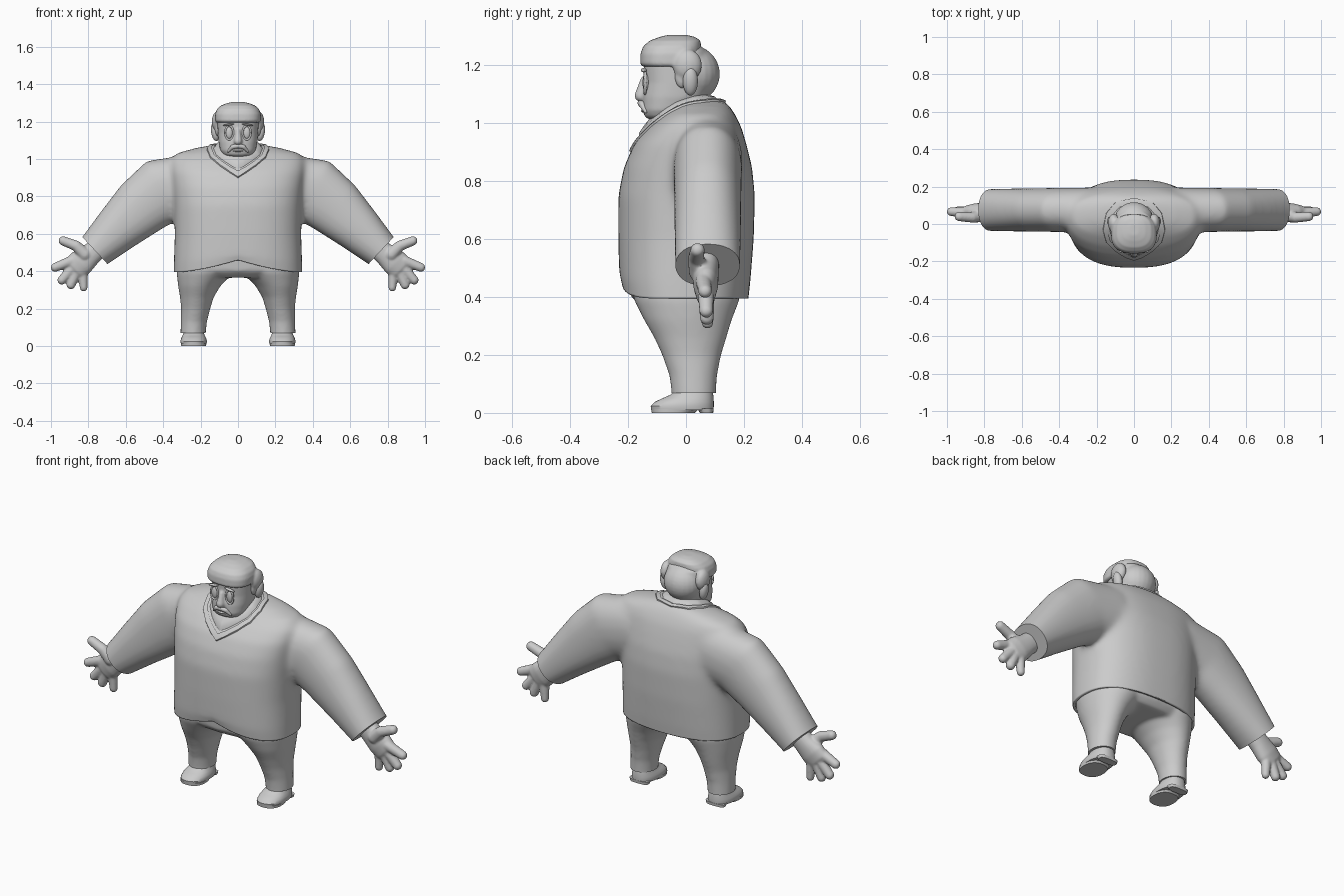
import bpy, bmesh, math
from mathutils import Vector, Matrix
from mathutils.bvhtree import BVHTree

if "Cube" in bpy.data.objects:
    bpy.data.objects.remove(bpy.data.objects["Cube"])

V = Vector


def finish(bm, name, angle=40):
    bmesh.ops.recalc_face_normals(bm, faces=bm.faces)
    me = bpy.data.meshes.new(name)
    bm.to_mesh(me)
    bm.free()
    ob = bpy.data.objects.new(name, me)
    bpy.context.collection.objects.link(ob)
    bpy.ops.object.select_all(action='DESELECT')
    ob.select_set(True)
    bpy.context.view_layer.objects.active = ob
    bpy.ops.object.shade_smooth_by_angle(angle=math.radians(angle))
    return ob


def loft(bm, rings, n=2.0, seg=48):
    """Skin superellipse rings given as (centre, axis a, axis b)."""
    loops = []
    for c, a, b in rings:
        row = []
        for i in range(seg):
            t = 2 * math.pi * i / seg
            ct, st = math.cos(t), math.sin(t)
            u = math.copysign(abs(ct) ** (2 / n), ct)
            w = math.copysign(abs(st) ** (2 / n), st)
            row.append(bm.verts.new(V(c) + V(a) * u + V(b) * w))
        loops.append(row)
    fs = [bm.faces.new(loops[0]), bm.faces.new(loops[-1])]
    for p, q in zip(loops, loops[1:]):
        for i in range(seg):
            j = (i + 1) % seg
            fs.append(bm.faces.new((p[i], p[j], q[j], q[i])))
    bmesh.ops.recalc_face_normals(bm, faces=fs)


def stack(bm, rows, n=2.0, cut=48):
    """Horizontal rings: (z, centre x, half width, front y, back y)."""
    loft(bm, [((cx, (f + b) / 2, z), (rx, 0, 0), (0, (b - f) / 2, 0))
              for z, cx, rx, f, b in rows], n, cut)


def ball(bm, c, r, rot=0):
    m = Matrix.Translation(c) @ Matrix.Rotation(rot, 4, 'Y') @ Matrix.Diagonal((*r, 1))
    bmesh.ops.create_uvsphere(bm, u_segments=24, v_segments=16, radius=1, matrix=m)


def chain(bm, a, b, ra, rb, steps=10):
    for i in range(steps + 1):
        t = i / steps
        r = ra + (rb - ra) * t
        ball(bm, V(a).lerp(V(b), t), (r, r, r))


def melt(bm, voxel, smooth):
    """Fuse overlapping volumes into one soft skin."""
    ob = finish(bm, "blend")
    m = ob.modifiers.new("fuse", 'REMESH')
    m.mode, m.voxel_size = 'VOXEL', voxel
    s = ob.modifiers.new("soften", 'SMOOTH')
    s.factor, s.iterations = 0.5, smooth
    out = bmesh.new()
    out.from_object(ob, bpy.context.evaluated_depsgraph_get())
    bpy.data.objects.remove(ob)
    return out


def slice_off(bm, co, no, fill=True):
    r = bmesh.ops.bisect_plane(bm, geom=bm.verts[:] + bm.edges[:] + bm.faces[:],
                               plane_co=co, plane_no=no, clear_outer=True)
    if fill:
        bmesh.ops.edgeloop_fill(bm, edges=[e for e in r['geom_cut'] if isinstance(e, bmesh.types.BMEdge)])


# Sweater: torso and sleeves fused, then cuffs and hem cut
bm = bmesh.new()
stack(bm, [(.33, 0, .345, -.213, .208), (.45, 0, .343, -.23, .222), (.60, 0, .338, -.234, .234),
           (.75, 0, .342, -.234, .238), (.85, 0, .35, -.214, .228), (.93, 0, .36, -.178, .208),
           (.99, 0, .36, -.125, .19), (1.03, 0, .33, -.075, .17), (1.06, 0, .22, -.03, .15),
           (1.08, 0, .10, .02, .13)], 2.5)
for s in (-1, 1):
    rings = []
    for x, z, r, ry, ang in [(.22, .87, .16, .12, 3), (.40, .835, .178, .118, 30), (.52, .74, .16, .116, 42),
                             (.65, .62, .128, .115, 43), (.765, .51, .1, .113, 43), (.85, .43, .085, .11, 43)]:
        g = math.radians(ang)
        rings.append(((s * x, .075, z), (s * math.sin(g) * r, 0, math.cos(g) * r), (0, ry, 0)))
    loft(bm, rings, 2.2)
bm = melt(bm, .012, 25)
for s in (-1, 1):
    slice_off(bm, (s * .765, .075, .51), (s * .73, 0, -.68))
slice_off(bm, (0, 0, .395), (0, 0, -1), False)
for v in bm.verts:  # pointed rise in the front hem
    if v.co.y < 0:
        k = max(0, 1 - abs(v.co.x) / .32)
        v.co.z += .065 * k ** 1.5 * max(0, 1 - (v.co.z - .395) / .12)
bmesh.ops.recalc_face_normals(bm, faces=bm.faces)
skin = BVHTree.FromBMesh(bm)
sweater = finish(bm, "sweater")
sol = sweater.modifiers.new("cloth", 'SOLIDIFY')
sol.thickness, sol.offset = .014, -1

# Neck trim and shirt collar: V-shaped bands laid on the sweater
half = [(0, -.19, .895), (.045, -.18, .925), (.1, -.15, .965), (.15, -.1, 1.005), (.168, -.03, 1.045),
        (.15, .06, 1.075), (.1, .12, 1.08), (0, .145, 1.08)]
outline = half + [(-x, y, z) for x, y, z in half[-2:0:-1]]
outline = [V(a).lerp(V(b), t / 6) for a, b in zip(outline, outline[1:] + outline[:1]) for t in range(6)]
core = V((0, -.01, 1.07))


def band(name, t0, t1, lift0, lift1):
    bm = bmesh.new()
    rows = []
    for k in range(7):
        t = t0 + (t1 - t0) * k / 6
        row = []
        for p in outline:
            q, nrm, _, _ = skin.find_nearest(p.lerp(core, t))
            lift = lift0 + (lift1 - lift0) * k / 6 if k else -.004
            row.append(bm.verts.new(q + nrm * lift))
        rows.append(row)
    n = len(outline)
    for p, q in zip(rows, rows[1:]):
        for i in range(n):
            bm.faces.new((p[i], p[(i + 1) % n], q[(i + 1) % n], q[i]))
    finish(bm, name)


band("neck_trim", 0, .16, .007, .007)
band("shirt_collar", .2, .75, .009, .03)

# Trousers
bm = bmesh.new()
stack(bm, [(.365, 0, .27, -.15, .16), (.40, 0, .315, -.19, .19), (.50, 0, .315, -.2, .2)], 2.4)
for s in (-1, 1):
    stack(bm, [(.45, s * .165, .155, -.19, .19), (.39, s * .178, .15, -.18, .185),
               (.32, s * .207, .113, -.145, .158), (.26, s * .22, .09, -.11, .14), (.2, s * .226, .078, -.083, .122),
               (.13, s * .236, .07, -.058, .108), (.07, s * .24, .068, -.05, .104), (.03, s * .24, .068, -.05, .104)])
bm = melt(bm, .01, 14)
slice_off(bm, (0, 0, .068), (0, 0, -1))
finish(bm, "trousers")

for s, side in ((-1, "left"), (1, "right")):
    # Shoe upper, sole and heel
    bm = bmesh.new()
    x = s * .237
    stack(bm, [(.014, x, .068, -.12, .095), (.028, x, .071, -.122, .096), (.042, x, .068, -.108, .096),
               (.055, x, .062, -.08, .095), (.066, x, .057, -.055, .094), (.085, x, .052, -.035, .09)], 2.3)
    stack(bm, [(.004, x, .066, -.118, .03), (.018, x, .068, -.12, .045)], 2.4)
    stack(bm, [(.004, x, .055, .048, .094), (.02, x, .06, .038, .096)], 3)
    bmesh.ops.translate(bm, verts=bm.verts, vec=(0, 0, -.004))
    finish(bm, side + "_shoe")

    # Hand with thumb and four spread fingers
    bm = bmesh.new()
    loft(bm, [((s * px, .068, pz), (s * .68 * w, 0, .73 * w), (0, d, 0)) for px, pz, w, d in
              [(.73, .54, .055, .046), (.79, .487, .06, .045), (.84, .445, .072, .043),
               (.875, .415, .068, .034), (.89, .4, .05, .02)]], 2.2)
    for a, b, ra, rb in [((.82, .045, .49), (.865, .035, .535), .036, .028),
                         ((.865, .035, .535), (.935, .04, .562), .028, .025),
                         ((.89, .06, .455), (.977, .066, .42), .028, .024),
                         ((.88, .068, .42), (.942, .07, .352), .029, .024),
                         ((.86, .07, .405), (.893, .072, .327), .029, .024),
                         ((.83, .072, .4), (.825, .074, .312), .027, .021)]:
        chain(bm, (s * a[0], *a[1:]), (s * b[0], *b[1:]), ra, rb)
    finish(melt(bm, .006, 5), side + "_hand")

# Head: face and rounded back of the skull
bm = bmesh.new()
stack(bm, [(1.012, 0, .05, -.125, -.03), (1.022, 0, .078, -.142, 0), (1.045, 0, .094, -.15, .03),
           (1.09, 0, .104, -.15, .07), (1.14, 0, .108, -.143, .09), (1.20, 0, .11, -.146, .09),
           (1.25, 0, .1, -.13, .07), (1.275, 0, .07, -.09, .04)], 2.4)
ball(bm, (0, .015, 1.17), (.106, .102, .1))
ball(bm, (0, -.01, 1.06), (.085, .085, .07))
chain(bm, (0, -.146, 1.15), (0, -.156, 1.095), .012, .022)
finish(melt(bm, .006, 5), "head")

# Hair: swept cap over the front with fuller sides
bm = bmesh.new()
stack(bm, [(1.195, 0, .116, -.15, .045), (1.205, 0, .122, -.158, .05), (1.24, 0, .122, -.157, .052),
           (1.265, 0, .113, -.148, .052), (1.285, 0, .092, -.125, .05), (1.298, 0, .06, -.09, .03),
           (1.305, 0, .025, -.06, 0)], 2.6)
for s in (-1, 1):
    ball(bm, (s * .108, .005, 1.2), (.032, .05, .055))
    ball(bm, (s * .106, -.015, 1.165), (.018, .025, .045))
finish(melt(bm, .006, 4), "hair")

for s, side in ((-1, "left"), (1, "right")):
    # Ear
    bm = bmesh.new()
    ball(bm, (s * .122, .015, 1.145), (.022, .026, .05), s * .15)
    finish(bm, side + "_ear")
    # Eye with raised rim
    bm = bmesh.new()
    ball(bm, (s * .047, -.138, 1.14), (.019, .012, .033))
    finish(bm, side + "_eye")
    bm = bmesh.new()
    for i in range(40):
        t = i * math.pi / 20
        ball(bm, (s * .047 + .022 * math.cos(t), -.141, 1.14 + .037 * math.sin(t)), (.006, .006, .006))
    finish(melt(bm, .003, 3), side + "_eye_rim")
    # Brow
    bm = bmesh.new()
    ball(bm, (s * .05, -.146, 1.183), (.03, .01, .006), s * .15)
    finish(bm, side + "_brow")

# Moustache drooping at both ends, lower lip
bm = bmesh.new()
for s in (-1, 1):
    chain(bm, (0, -.155, 1.07), (s * .03, -.151, 1.064), .013, .012)
    chain(bm, (s * .03, -.151, 1.064), (s * .052, -.139, 1.04), .012, .007)
finish(melt(bm, .004, 3), "moustache")
bm = bmesh.new()
ball(bm, (0, -.147, 1.043), (.028, .009, .006))
finish(bm, "lower_lip")
